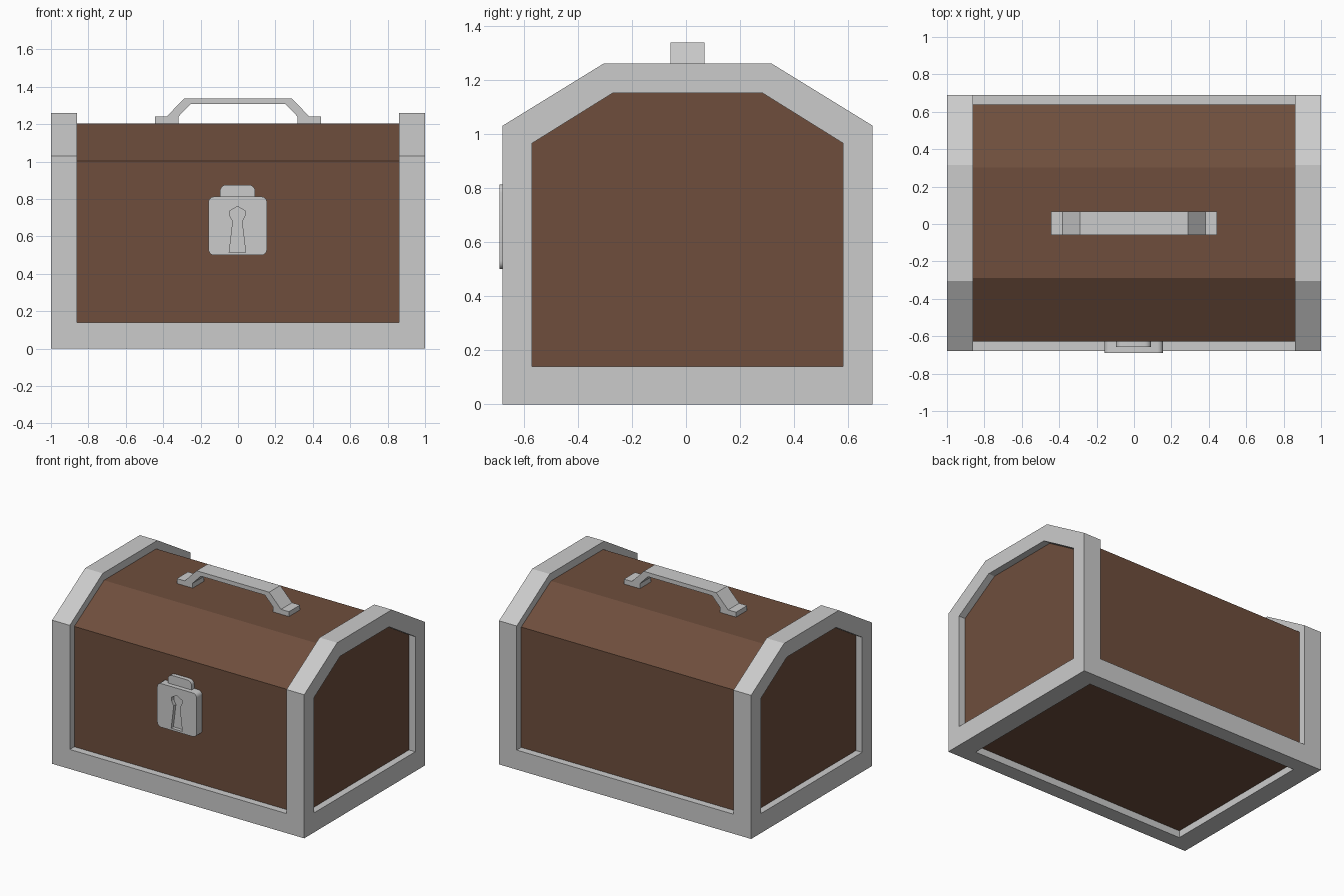
import bpy, bmesh, math

if "Cube" in bpy.data.objects:
    bpy.data.objects.remove(bpy.data.objects["Cube"])

CY = 0.006  # depth centre of the box
GREY, WOOD = None, bpy.data.materials.new("wood")
WOOD.diffuse_color = (0.156, 0.076, 0.046, 1)


def prism(name, pts, axis, a, b, mat=None, round_above=None, radius=0.03):
    """Extrude a profile: (y, z) points along x, or (x, z) points along y."""
    bm = bmesh.new()
    place = (lambda p: (a, p[0], p[1])) if axis == 'x' else (lambda p: (p[0], a, p[1]))
    face = bm.faces.new([bm.verts.new(place(p)) for p in pts])
    ext = bmesh.ops.extrude_face_region(bm, geom=[face])
    verts = [g for g in ext['geom'] if isinstance(g, bmesh.types.BMVert)]
    bmesh.ops.translate(bm, verts=verts, vec=(b - a, 0, 0) if axis == 'x' else (0, b - a, 0))
    if round_above is not None:  # round the depth edges above a height
        edges = [e for e in bm.edges
                 if abs(e.verts[0].co.y - e.verts[1].co.y) > 1e-4 and e.verts[0].co.z > round_above]
        bmesh.ops.bevel(bm, geom=edges, offset=radius, segments=4, profile=0.5, affect='EDGES')
    bmesh.ops.recalc_face_normals(bm, faces=bm.faces[:])
    me = bpy.data.meshes.new(name)
    bm.to_mesh(me)
    bm.free()
    ob = bpy.data.objects.new(name, me)
    bpy.context.collection.objects.link(ob)
    if mat:
        me.materials.append(mat)
    return ob


def rect(x0, x1, z0, z1):
    return [(x0, z0), (x1, z0), (x1, z1), (x0, z1)]


def chest(half, bottom, eave, flat, top):
    """Cross-section with a flat-topped, sloping lid."""
    return [(CY - half, bottom), (CY + half, bottom), (CY + half, eave),
            (CY + flat, top), (CY - flat, top), (CY - half, eave)]


def cut(ob, cutter):
    cutter.hide_render = True
    cutter.hide_set(True)
    m = ob.modifiers.new("cut", 'BOOLEAN')
    m.operation, m.solver, m.object = 'DIFFERENCE', 'EXACT', cutter


# wooden body with lid
prism("wooden_body", chest(0.633, 0.05, 1.003, 0.296, 1.205), 'x', -0.95, 0.95, WOOD)

# metal frame: solid hull opened at the ends, front/top/back and bottom
frame = prism("metal_frame", chest(0.684, 0, 1.03, 0.31, 1.26), 'x', -1, 1)
cut(frame, prism("end_cutter", chest(0.575, 0.14, 0.965, 0.278, 1.15), 'x', -1.2, 1.2))
cut(frame, prism("span_cutter", rect(-0.86, 0.86, 0.14, 1.5), 'y', -1, 1))
cut(frame, prism("bottom_cutter", rect(CY - 0.575, CY + 0.575, -0.2, 0.3), 'x', -0.86, 0.86))

# carrying handle on the lid
outer = [(0.445, 1.2), (0.445, 1.24), (0.382, 1.24), (0.288, 1.338)]
inner = [(0.254, 1.308), (0.319, 1.24), (0.319, 1.2)]
left = [(-x, z) for x, z in outer]
prism("handle", outer + left[::-1] + [(-x, z) for x, z in inner[::-1]] + inner,
      'y', CY - 0.064, CY + 0.062)

# lock plate, its upper hasp and the keyhole
lock = prism("lock_plate", rect(-0.158, 0.155, 0.5, 0.813), 'y', -0.69, -0.6, round_above=0)
hasp = prism("lock_hasp", rect(-0.097, 0.092, 0.79, 0.876), 'y', -0.657, -0.6, round_above=0.85, radius=0.035)
side = [(0.044, 0.515), (0.024, 0.68), (0.04, 0.71), (0.041, 0.737)]
keyhole = prism("keyhole_cutter",
                [(x - 0.003, z) for x, z in side] + [(-0.003, 0.76)]
                + [(-x - 0.003, z) for x, z in side[::-1]], 'y', -0.8, -0.665)
cut(lock, keyhole)

for ob in (lock, hasp):
    bpy.context.view_layer.objects.active = ob
    bpy.ops.object.select_all(action='DESELECT')
    ob.select_set(True)
    bpy.ops.object.shade_smooth_by_angle(angle=math.radians(35))

for m in bpy.data.materials:
    if m.users and not m.is_grease_pencil:
        m.use_nodes = True
        m.node_tree.nodes["Principled BSDF"].inputs["Base Color"].default_value = m.diffuse_color
